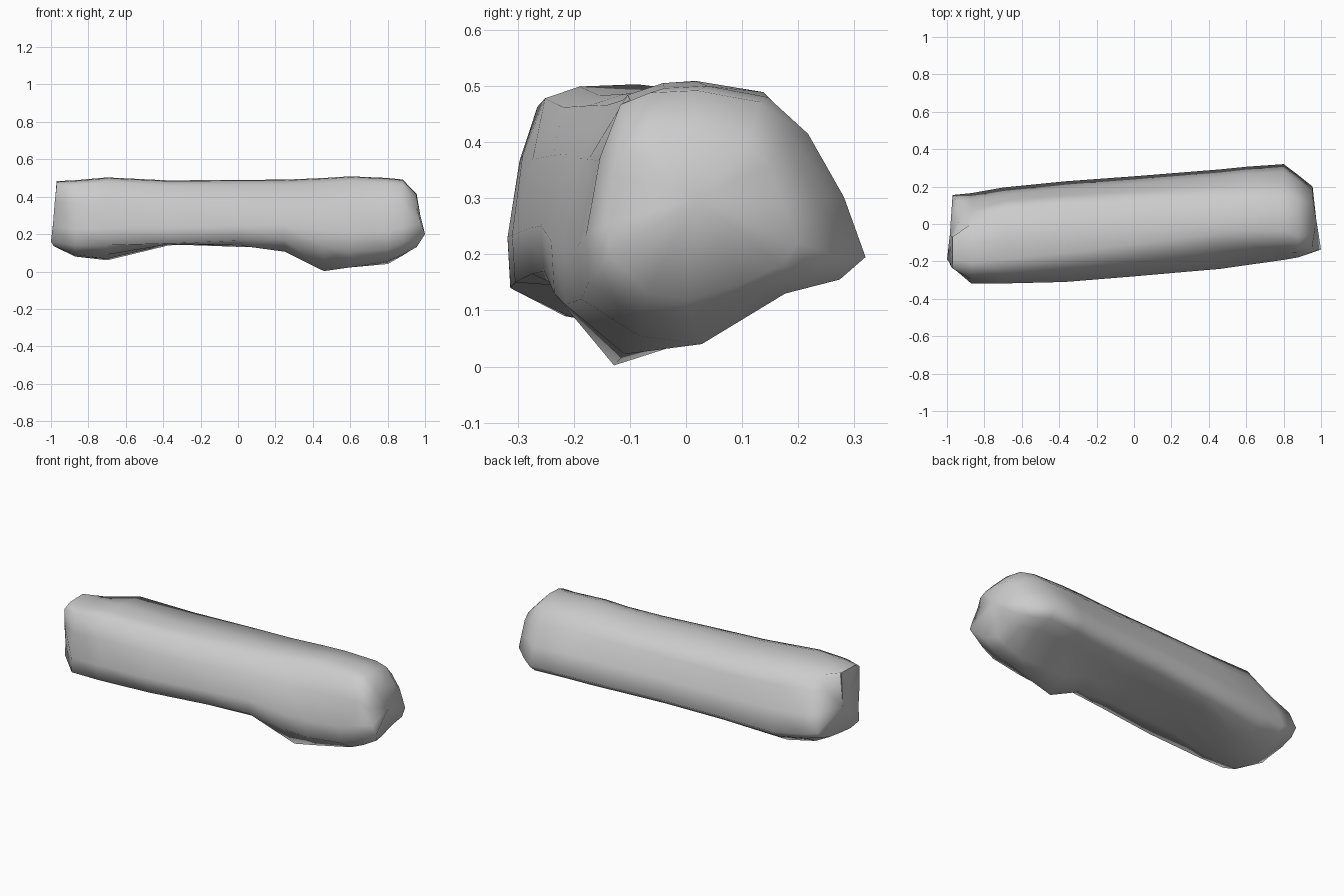
import bpy, bmesh
from math import radians

# Stations along the log: x, y front, y back, z top, front-edge z, back-edge z,
# three underside heights (front, middle, back), top-front and top-back shoulder (0..1)
STATIONS = [
    (-0.970, -0.25, 0.155, 0.483, 0.16, 0.21, 0.135, 0.130, 0.145, 0.03, 0.40),
    (-0.87, -0.318, 0.165, 0.488, 0.14, 0.18, 0.090, 0.080, 0.090, 0.11, 0.66),
    (-0.70, -0.318, 0.195, 0.503, 0.14, 0.16, 0.090, 0.068, 0.060, 0.13, 0.78),
    (-0.37, -0.310, 0.228, 0.487, 0.150, 0.18, 0.145, 0.165, 0.145, 0.17, 0.78),
    (0.00, -0.280, 0.255, 0.490, 0.165, 0.19, 0.140, 0.160, 0.132, 0.20, 0.76),
    (0.25, -0.258, 0.275, 0.491, 0.17, 0.19, 0.106, 0.135, 0.125, 0.22, 0.74),
    (0.46, -0.240, 0.292, 0.500, 0.13, 0.19, 0.002, 0.065, 0.140, 0.24, 0.72),
    (0.60, -0.220, 0.306, 0.509, 0.11, 0.195, 0.022, 0.045, 0.140, 0.22, 0.68),
    (0.80, -0.192, 0.320, 0.500, 0.12, 0.195, 0.055, 0.040, 0.130, 0.18, 0.66),
    (0.88, -0.178, 0.260, 0.492, 0.15, 0.20, 0.090, 0.085, 0.135, 0.14, 0.70),
    (0.955, -0.140, 0.200, 0.415, 0.20, 0.22, 0.130, 0.120, 0.150, 0.10, 0.74),
]


def section(x, yf, yb, z1, zf, zk, b0, b1, b2, tf, tb):
    """One closed cross-section: steep front, flat top, sloping back, hollow underside."""
    w, hf, hb = yb - yf, z1 - zf, z1 - zk
    prof = [
        (0.45, z1), (tf + 0.12, z1 - 0.004), (tf, z1 - 0.025),
        (tf * 0.4, zf + 0.65 * hf), (0.0, zf + 0.25 * hf), (0.01, zf),
        (0.21, b0), (0.43, b1), (0.72, b2),
        (0.91, zk - 0.04), (1.0, zk), (0.925, zk + 0.35 * hb),
        ((tb + 1) / 2 - 0.03, zk + 0.72 * hb), (tb, z1 - 0.02),
    ]
    return [(x, yf + u * w, z) for u, z in prof]


bm = bmesh.new()
rings = [[bm.verts.new(p) for p in section(*s)] for s in STATIONS]

# Ends: lower front corners poke outwards, upper back corner is pulled in
for i, dx, dy in ((3, -0.01, 0.02), (4, -0.02, 0.05), (5, -0.03, 0.055),
                  (6, -0.015, 0.03), (11, 0.02, 0), (12, 0.035, 0), (13, 0.02, 0)):
    rings[0][i].co.x += dx
    rings[0][i].co.y += dy
for i, dx in ((4, 0.025), (5, 0.045), (6, 0.0), (7, -0.02), (8, -0.02)):
    rings[-1][i].co.x += dx

# Sides
n = len(rings[0])
for a, b in zip(rings, rings[1:]):
    for i in range(n):
        j = (i + 1) % n
        bm.faces.new((a[i], a[j], b[j], b[i]))

# End caps, each a fan around a centre point
for ring, centre in ((rings[0], (-0.985, -0.06, 0.29)), (rings[-1], (0.975, 0.02, 0.30))):
    c = bm.verts.new(centre)
    for i in range(n):
        bm.faces.new((ring[i], ring[(i + 1) % n], c))

bmesh.ops.recalc_face_normals(bm, faces=bm.faces)
mesh = bpy.data.meshes.new("rock_log")
bm.to_mesh(mesh)
bm.free()
log = bpy.data.objects.new("rock_log", mesh)
bpy.context.collection.objects.link(log)

# Smooth shading with only the hardest edges kept
bpy.context.view_layer.objects.active = log
log.select_set(True)
bpy.ops.object.shade_smooth_by_angle(angle=radians(75))
